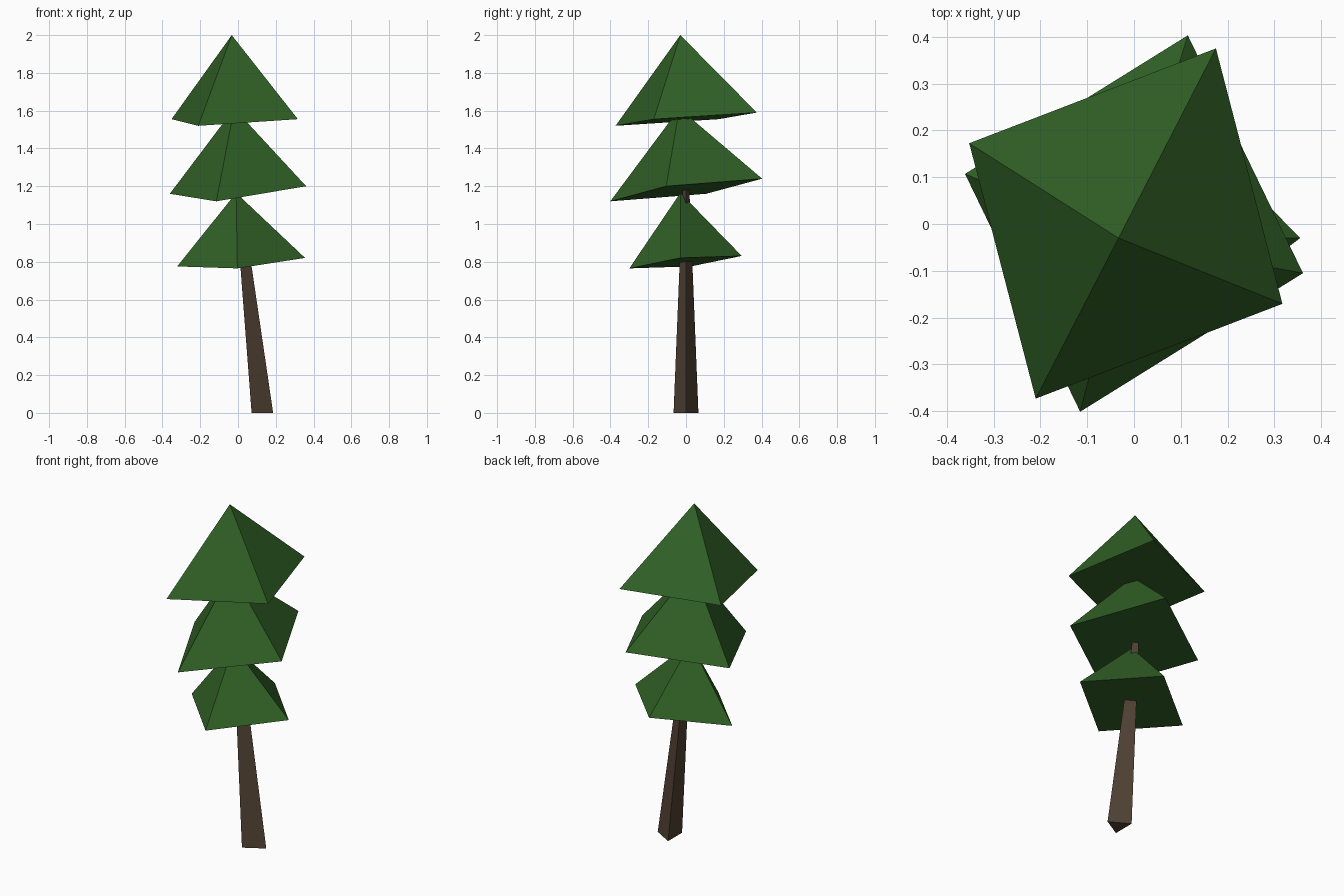
import bpy, bmesh, math
from mathutils import Vector

if "Cube" in bpy.data.objects:
    bpy.data.objects.remove(bpy.data.objects["Cube"])


def material(name, rgb):
    m = bpy.data.materials.new(name)
    m.diffuse_color = (*rgb, 1.0)
    m.use_nodes = True
    m.node_tree.nodes["Principled BSDF"].inputs["Base Color"].default_value = m.diffuse_color
    return m


GREEN = material("pine green", (0.030, 0.118, 0.019))
BROWN = material("bark brown", (0.082, 0.054, 0.033))


def make_object(name, bm, mat):
    bmesh.ops.recalc_face_normals(bm, faces=bm.faces)
    mesh = bpy.data.meshes.new(name)
    bm.to_mesh(mesh)
    bm.free()
    mesh.materials.append(mat)
    obj = bpy.data.objects.new(name, mesh)
    bpy.context.collection.objects.link(obj)
    return obj


def foliage_tier(name, centre, diag_a, diag_b, apex):
    """Tilted four-sided pyramid: base from two half diagonals, plus a tip."""
    c, a, b = Vector(centre), Vector(diag_a), Vector(diag_b)
    bm = bmesh.new()
    base = [bm.verts.new(p) for p in (c + a, c - b, c - a, c + b)]
    tip = bm.verts.new(apex)
    bm.faces.new(base)
    for i in range(4):
        bm.faces.new((base[i], base[(i + 1) % 4], tip))
    make_object(name, bm, GREEN)


def trunk(name, sections, sides=3):
    """Leaning, tapering prism through (x, z, radius) sections."""
    bm = bmesh.new()
    rings = []
    for x, z, r in sections:
        angles = [2 * math.pi * i / sides for i in range(sides)]
        rings.append([bm.verts.new((x + r * math.cos(t), r * math.sin(t), z))
                      for t in angles])
    for low, high in zip(rings, rings[1:]):
        for i in range(sides):
            j = (i + 1) % sides
            bm.faces.new((low[i], low[j], high[j], high[i]))
    bm.faces.new(rings[0])
    bm.faces.new(rings[-1])
    make_object(name, bm, BROWN)


# Three-sided leaning trunk, ending inside the middle tier
trunk("trunk", [(0.11, 0.0, 0.076), (-0.016, 1.26, 0.017)])

# Foliage tiers
foliage_tier("lower_foliage", (0.0165, -0.0025, 0.798),
             (0.02, 0.2975, 0.033), (0.3385, -0.0275, 0.0225), (-0.01, -0.03, 1.165))
foliage_tier("middle_foliage", (0.0, 0.001, 1.18),
             (0.115, 0.402, 0.06), (0.361, -0.106, 0.02), (-0.02, -0.035, 1.612))
foliage_tier("upper_foliage", (-0.0175, 0.001, 1.555),
             (0.1925, 0.374, 0.035), (0.3345, -0.1715, 0.0), (-0.033, -0.03, 2.0))
